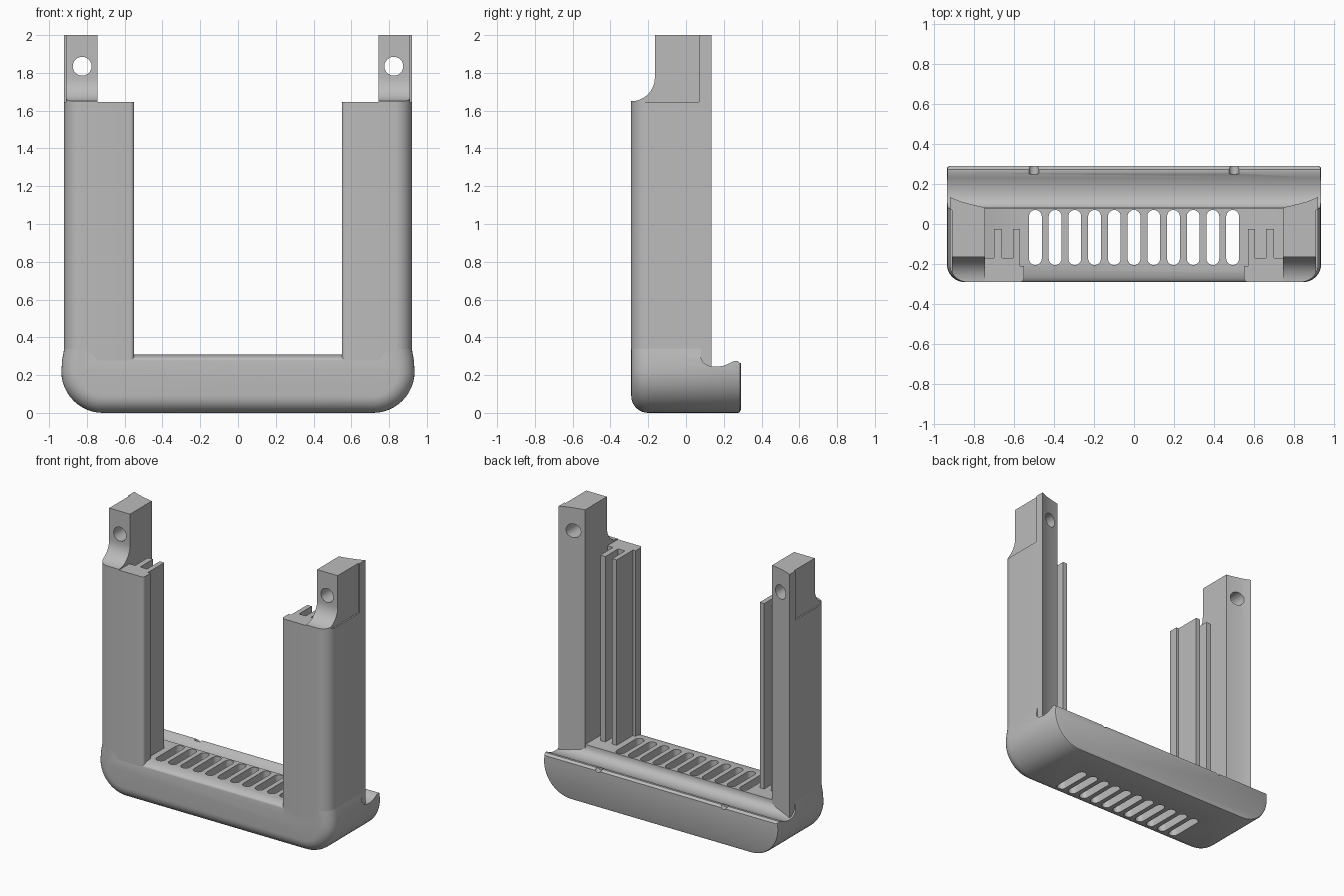
import bpy, bmesh
from math import sin, cos, pi, radians

cube = bpy.data.objects.get("Cube")
if cube:
    bpy.data.objects.remove(cube, do_unlink=True)

grey = bpy.data.materials.new("plain grey")
grey.use_nodes = True
GREY = (0.5, 0.5, 0.5, 1)
grey.diffuse_color = GREY
grey.node_tree.nodes["Principled BSDF"].inputs["Base Color"].default_value = GREY


def arc(cx, cy, r, a0, a1, n=12):
    """Points along an arc, angles in degrees."""
    angles = [radians(a0 + (a1 - a0) * k / n) for k in range(n + 1)]
    return [(cx + r * cos(a), cy + r * sin(a)) for a in angles]


def loft(bm, rings):
    """Closed solid through matching rings of 3D points."""
    rows = [[bm.verts.new(p) for p in ring] for ring in rings]
    n = len(rows[0])
    for a, b in zip(rows, rows[1:]):
        for i in range(n):
            j = (i + 1) % n
            bm.faces.new((a[i], a[j], b[j], b[i]))
    bm.faces.new(rows[0])
    bm.faces.new(rows[-1])


def prism(bm, pts, lo, hi, axis):
    """Extrude a 2D profile along one axis."""
    place = {"x": lambda p, t: (t, p[0], p[1]),
             "y": lambda p, t: (p[0], t, p[1]),
             "z": lambda p, t: (p[0], p[1], t)}[axis]
    loft(bm, [[place(p, t) for p in pts] for t in (lo, hi)])


def finish(name, bm):
    bmesh.ops.recalc_face_normals(bm, faces=bm.faces)
    mesh = bpy.data.meshes.new(name)
    bm.to_mesh(mesh)
    bm.free()
    mesh.materials.append(grey)
    obj = bpy.data.objects.new(name, mesh)
    bpy.context.collection.objects.link(obj)
    return obj


def activate(obj):
    bpy.ops.object.select_all(action="DESELECT")
    obj.select_set(True)
    bpy.context.view_layer.objects.active = obj


def cut(obj, bm):
    """Subtract a solid and discard the cutter."""
    cutter = finish("cutter", bm)
    cutter.hide_render = True
    mod = obj.modifiers.new("cut", "BOOLEAN")
    mod.object = cutter
    mod.operation = "DIFFERENCE"
    mod.solver = "EXACT"
    activate(obj)
    bpy.ops.object.modifier_apply(modifier=mod.name)
    bpy.data.objects.remove(cutter, do_unlink=True)


def smooth(obj):
    activate(obj)
    bpy.ops.object.shade_smooth_by_angle(angle=radians(30))


FRONT, ROUND, LEG_TOP = -0.29, 0.09, 1.645


# Base: rounded tray outline, lofted front to back with a rounded front
def base_ring(y, inset):
    half = arc(0.715, 0.22, 0.22 - inset, -90, 0)
    half += [(0.931 - inset, 0.28), (0.92 - inset, 0.34),
             (0.80, 0.34), (0.745, 0.31 - 0.35 * inset)]
    outline = half + [(-x, z) for x, z in reversed(half)]
    return [(x, y, z) for x, z in outline]


rings = []
for k in range(9):
    a = k / 8 * pi / 2
    rings.append(base_ring(FRONT + ROUND * (1 - cos(a)), ROUND * (1 - sin(a))))
rings += [base_ring(0.275, 0), base_ring(0.285, 0.004), base_ring(0.29, 0.015)]
bm = bmesh.new()
loft(bm, rings)
base = finish("base", bm)

# Concave cradle along the back, ending in a low rear lip
bm = bmesh.new()
cradle = [(0.08, 0.45), (0.08, 0.29), (0.09, 0.268), (0.11, 0.253), (0.14, 0.245),
          (0.17, 0.245), (0.20, 0.25), (0.23, 0.262), (0.255, 0.276),
          (0.272, 0.276), (0.285, 0.265), (0.32, 0.255), (0.32, 0.45)]
prism(bm, cradle, -1.1, 1.1, "x")
cut(base, bm)

# Row of round-ended vent slots
bm = bmesh.new()
for k in range(-5, 6):
    x, r = k * 0.0985, 0.032
    prism(bm, arc(x, 0.038, r, 0, 180) + arc(x, -0.173, r, 180, 360), -0.1, 0.5, "z")
cut(base, bm)

# Two small notches in the rear lip
bm = bmesh.new()
for x in (-0.5, 0.5):
    prism(bm, arc(x, 0.28, 0.025, 0, 345, 23), 0.25, 0.32, "y")
cut(base, bm)
smooth(base)

# Shared hollow curve of the back of each leg
BACK = [(0.92, 0.135), (0.89, 0.122), (0.86, 0.111), (0.82, 0.1),
        (0.78, 0.09), (0.745, 0.083)]

for side, s in (("left", 1), ("right", -1)):
    def flip(pts):
        return [(s * x, y) for x, y in pts]

    # Leg: front wall, rounded outer corner and two guide ribs on the inside
    corner = arc(0.92 - ROUND, FRONT + ROUND, ROUND, -90, 0)
    profile = arc(0.57, FRONT + 0.02, 0.02, 180, 270, 5) + corner + BACK
    for outer, inner in ((0.70, 0.66), (0.605, 0.57)):
        profile += [(outer, -0.17), (outer, -0.025), (inner, -0.025), (inner, -0.17)]
    profile.insert(-8, (0.745, -0.17))
    profile[-1] = (0.57, -0.21)
    profile.append((0.55, -0.21))
    bm = bmesh.new()
    prism(bm, flip(profile), 0.23, LEG_TOP, "z")
    smooth(finish(side + "_leg", bm))

    # Post: narrower top with a scooped front and a bolt hole
    slim = [(min(x, 0.91), y) for x, y in corner]
    bm = bmesh.new()
    prism(bm, flip([(0.745, FRONT)] + slim + [(0.91, 0.07), (0.92, 0.07)] + BACK),
          LEG_TOP, 2.0, "z")
    post = finish(side + "_post", bm)
    bm = bmesh.new()
    scoop = arc(FRONT, 1.775, 0.125, -90, 0, 14)
    prism(bm, [(-0.4, 1.65)] + scoop + [(-0.165, 2.1), (-0.4, 2.1)], -1.1, 1.1, "x")
    cut(post, bm)
    bm = bmesh.new()
    prism(bm, arc(s * 0.825, 1.835, 0.05, 0, 345, 23), -0.4, 0.3, "y")
    cut(post, bm)
    smooth(post)
